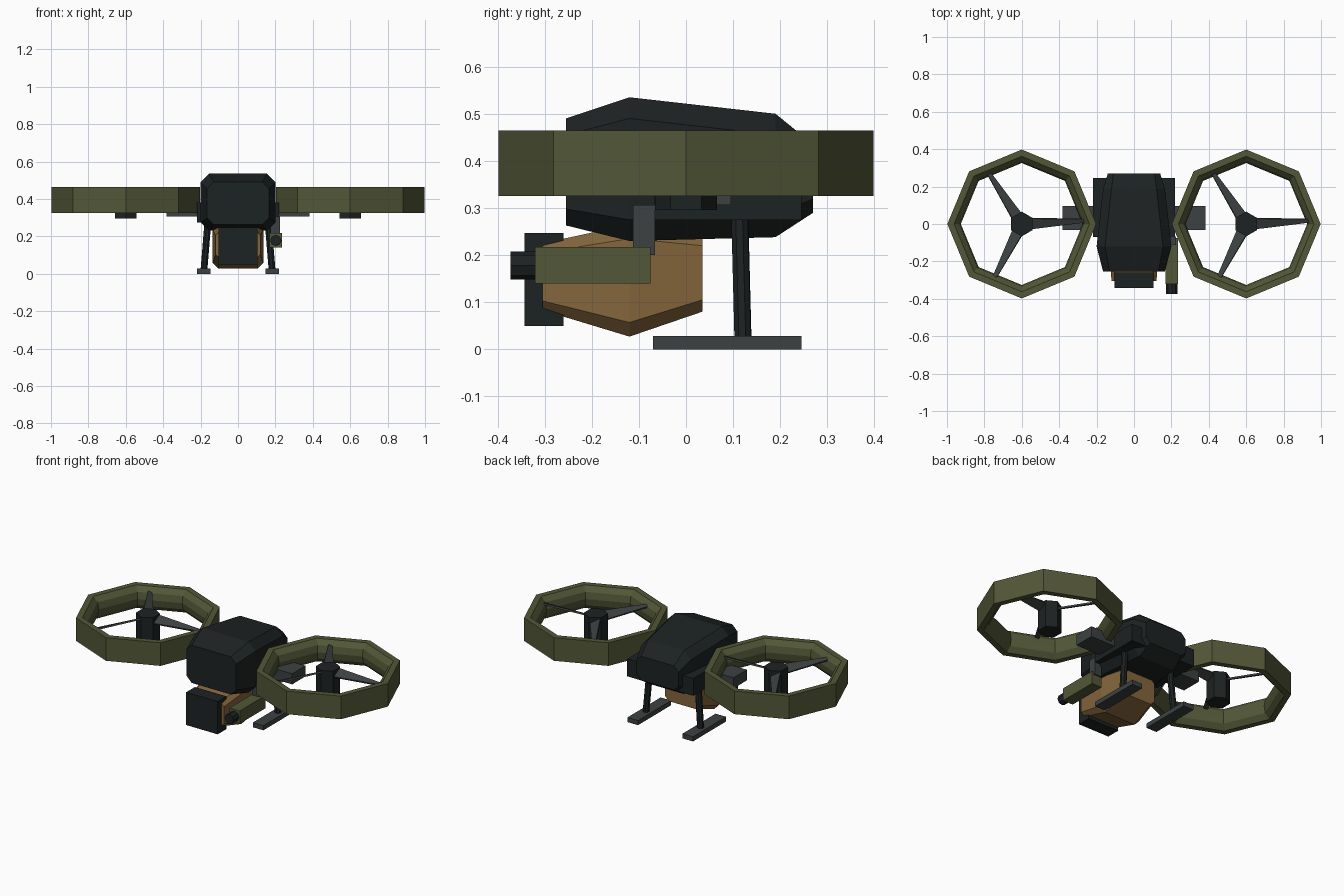
import bpy, bmesh
from math import pi, cos, sin, radians
from mathutils import Vector, Matrix

if "Cube" in bpy.data.objects:
    bpy.data.objects.remove(bpy.data.objects["Cube"])


def mat(name, col):
    m = bpy.data.materials.new(name)
    m.diffuse_color = (*col, 1)
    m.use_nodes = True
    m.node_tree.nodes["Principled BSDF"].inputs["Base Color"].default_value = m.diffuse_color
    return m


DARK = mat("charcoal", (0.012, 0.016, 0.016))
GREY = mat("slate", (0.045, 0.053, 0.053))
OLIVE = mat("olive", (0.085, 0.095, 0.038))
TAN = mat("tan", (0.23, 0.13, 0.045))


def finish(bm, name, m):
    bmesh.ops.recalc_face_normals(bm, faces=bm.faces)
    me = bpy.data.meshes.new(name)
    bm.to_mesh(me)
    bm.free()
    me.materials.append(m)
    ob = bpy.data.objects.new(name, me)
    bpy.context.collection.objects.link(ob)
    return ob


def box(name, x, y, z, m, bevel=0):
    bm = bmesh.new()
    bmesh.ops.create_cube(bm, size=1)
    for v in bm.verts:
        v.co = [a[0] + (c + 0.5) * (a[1] - a[0]) for a, c in zip((x, y, z), v.co)]
    if bevel:
        bmesh.ops.bevel(bm, geom=bm.edges[:], offset=bevel, segments=1, affect='EDGES')
    return finish(bm, name, m)


def rod(name, a, b, r, m, sides=8):
    a, b = Vector(a), Vector(b)
    bm = bmesh.new()
    q = (b - a).to_track_quat('Z', 'Y').to_matrix().to_4x4()
    bmesh.ops.create_cone(bm, cap_ends=True, segments=sides, radius1=r, radius2=r,
                          depth=(b - a).length, matrix=Matrix.Translation((a + b) / 2) @ q)
    return finish(bm, name, m)


def skin(name, loops, m, closed=False):
    """Bridge equal-length point loops; cap the ends unless closed."""
    bm = bmesh.new()
    rows = [[bm.verts.new(p) for p in loop] for loop in loops]
    n = len(rows[0])
    pairs = list(zip(rows, rows[1:])) + ([(rows[-1], rows[0])] if closed else [])
    for r, s in pairs:
        for i in range(n):
            j = (i + 1) % n
            bm.faces.new((r[i], r[j], s[j], s[i]))
    if not closed:
        bm.faces.new(rows[0])
        bm.faces.new(rows[-1])
    return finish(bm, name, m)


def hull(name, sections, m):
    """Chamfered shell along y; section = y, half width, bottom, top, chamfer."""
    loops = []
    for y, w, lo, hi, c in sections:
        loops.append([(w, y, lo + c), (w, y, hi - c), (w - c, y, hi), (c - w, y, hi),
                      (-w, y, hi - c), (-w, y, lo + c), (c - w, y, lo), (w - c, y, lo)])
    return skin(name, loops, m)


# main fuselage
hull("fuselage", [(-0.255, 0.165, 0.263, 0.490, 0.035), (-0.12, 0.20, 0.230, 0.535, 0.045),
                  (0.19, 0.165, 0.238, 0.500, 0.045), (0.27, 0.14, 0.290, 0.435, 0.03)], DARK)
box("side_pod", (-0.22, 0.22), (-0.068, 0.245), (0.275, 0.38), DARK)

# belly sensor turret
hull("sensor_turret", [(-0.305, 0.12, 0.083, 0.225, 0.02), (-0.12, 0.135, 0.027, 0.265, 0.03),
                       (0.035, 0.115, 0.080, 0.245, 0.025)], TAN)
box("sensor_face", (-0.105, 0.105), (-0.343, -0.26), (0.05, 0.247), DARK)

# side gun
box("gun_body", (0.168, 0.236), (-0.32, -0.075), (0.14, 0.217), OLIVE)
rod("gun_muzzle", (0.202, -0.373, 0.178), (0.202, -0.31, 0.178), 0.03, DARK)
box("gun_mount", (0.175, 0.224), (-0.112, -0.066), (0.20, 0.306), GREY)

for s, side in ((-1, "left"), (1, "right")):
    cx = 0.6 * s

    # rotor arm
    box(side + "_arm", sorted((0.15 * s, 0.383 * s)), (-0.032, 0.095), (0.306, 0.37), GREY)

    # eight-sided duct with a rounded inner lip
    profile = [(0.398, 0.325), (0.398, 0.464), (0.362, 0.464), (0.334, 0.435),
               (0.326, 0.395), (0.334, 0.355), (0.362, 0.325)]
    loops = [[(cx + r * cos(k * pi / 4), r * sin(k * pi / 4), z) for r, z in profile]
             for k in range(8)]
    skin(side + "_duct", loops, OLIVE, closed=True)

    # motor hub and three tapered, pitched blades
    rod(side + "_hub", (cx, 0, 0.296), (cx, 0, 0.46), 0.066, DARK, 6)
    for k, ang in enumerate((3, 123, 243)):
        loops = []
        for r, w, pitch in ((0.05, 0.032, 28), (0.335, 0.01, 10)):
            p, t = radians(pitch), 0.005
            loops.append([(r, w * a * cos(p) - t * b * sin(p), w * a * sin(p) + t * b * cos(p))
                          for a, b in ((-1, -1), (1, -1), (1, 1), (-1, 1))])
        blade = skin(f"{side}_blade_{k + 1}", loops, GREY)
        blade.data.transform(Matrix.Translation((cx, 0, 0.435))
                             @ Matrix.Rotation(radians(ang), 4, 'Z'))

    # landing leg and skid
    rod(side + "_leg", (0.16 * s, 0.114, 0.29), (0.182 * s, 0.121, 0.02), 0.019, DARK)
    box(side + "_skid", sorted((0.148 * s, 0.218 * s)), (-0.07, 0.245), (0, 0.028), GREY)
